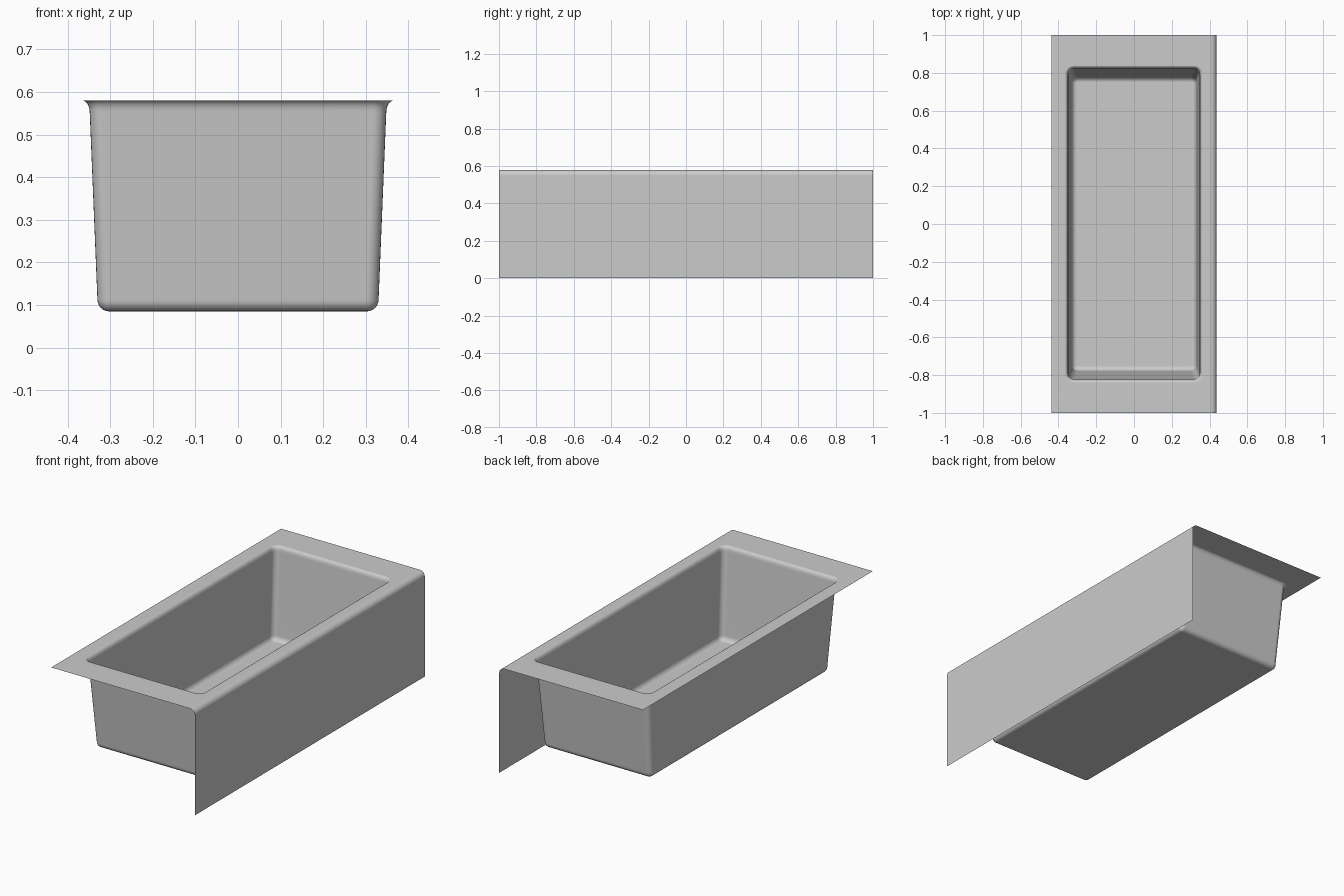
import bpy, bmesh
from math import sin, cos, pi

if "Cube" in bpy.data.objects:
    bpy.data.objects.remove(bpy.data.objects["Cube"])

RIM_Z, HALF_X, HALF_Y = 0.58, 0.4375, 1.0
EDGE_R = 0.03
CORNER_SEGS = 7


def finish(name, bm):
    mesh = bpy.data.meshes.new(name)
    bm.to_mesh(mesh)
    bm.free()
    ob = bpy.data.objects.new(name, mesh)
    bpy.context.collection.objects.link(ob)
    bpy.ops.object.select_all(action='DESELECT')
    ob.select_set(True)
    bpy.context.view_layer.objects.active = ob
    bpy.ops.object.shade_smooth_by_angle(angle=0.6)
    wn = ob.modifiers.new("weighted_normals", 'WEIGHTED_NORMAL')
    wn.keep_sharp = True
    return ob


def ring(bm, x0, x1, hy, r, z):
    """Rounded rectangle of vertices, counter-clockwise."""
    verts = []
    corners = [(x1 - r, hy - r), (x0 + r, hy - r), (x0 + r, r - hy), (x1 - r, r - hy)]
    for i, (cx, cy) in enumerate(corners):
        for j in range(CORNER_SEGS):
            a = pi / 2 * (i + j / (CORNER_SEGS - 1))
            verts.append(bm.verts.new((cx + r * cos(a), cy + r * sin(a), z)))
    return verts


# Basin and flat rim: rings lofted from the rim edge down to the floor
bm = bmesh.new()
rings = [ring(bm, -HALF_X, HALF_X - EDGE_R, HALF_Y, 0, RIM_Z)]
for k in range(7):      # flared lip
    a = pi / 2 * k / 6
    out = 1 - sin(a)
    rings.append(ring(bm, -0.348 - 0.018 * out, 0.348 + 0.018 * out, 0.822 + 0.018 * out,
                      0.03 + 0.018 * out, RIM_Z - 0.028 * (1 - cos(a))))
for k in range(7):      # rounded floor edge
    a = pi / 2 * k / 6
    inset = 0.027 * (1 - cos(a))
    hx = 0.33 - inset
    rings.append(ring(bm, -hx, hx, 0.778 - inset, 0.03 - inset, 0.113 - 0.028 * sin(a)))
for upper, lower in zip(rings, rings[1:]):
    n = len(upper)
    for i in range(n):
        j = (i + 1) % n
        bm.faces.new((upper[i], upper[j], lower[j], lower[i]))
bm.faces.new(rings[-1])
bmesh.ops.remove_doubles(bm, verts=bm.verts, dist=1e-5)
finish("tub_basin", bm)

# Apron: rounded top edge and thin side panel down to the floor
bm = bmesh.new()
profile = [(HALF_X - EDGE_R * (1 - sin(pi / 2 * k / 8)),
            RIM_Z - EDGE_R * (1 - cos(pi / 2 * k / 8))) for k in range(9)]
profile.append((HALF_X, 0))
cols = [[bm.verts.new((x, s * HALF_Y, z)) for s in (-1, 1)] for x, z in profile]
for a, b in zip(cols, cols[1:]):
    bm.faces.new((a[0], b[0], b[1], a[1]))
finish("side_apron", bm)
